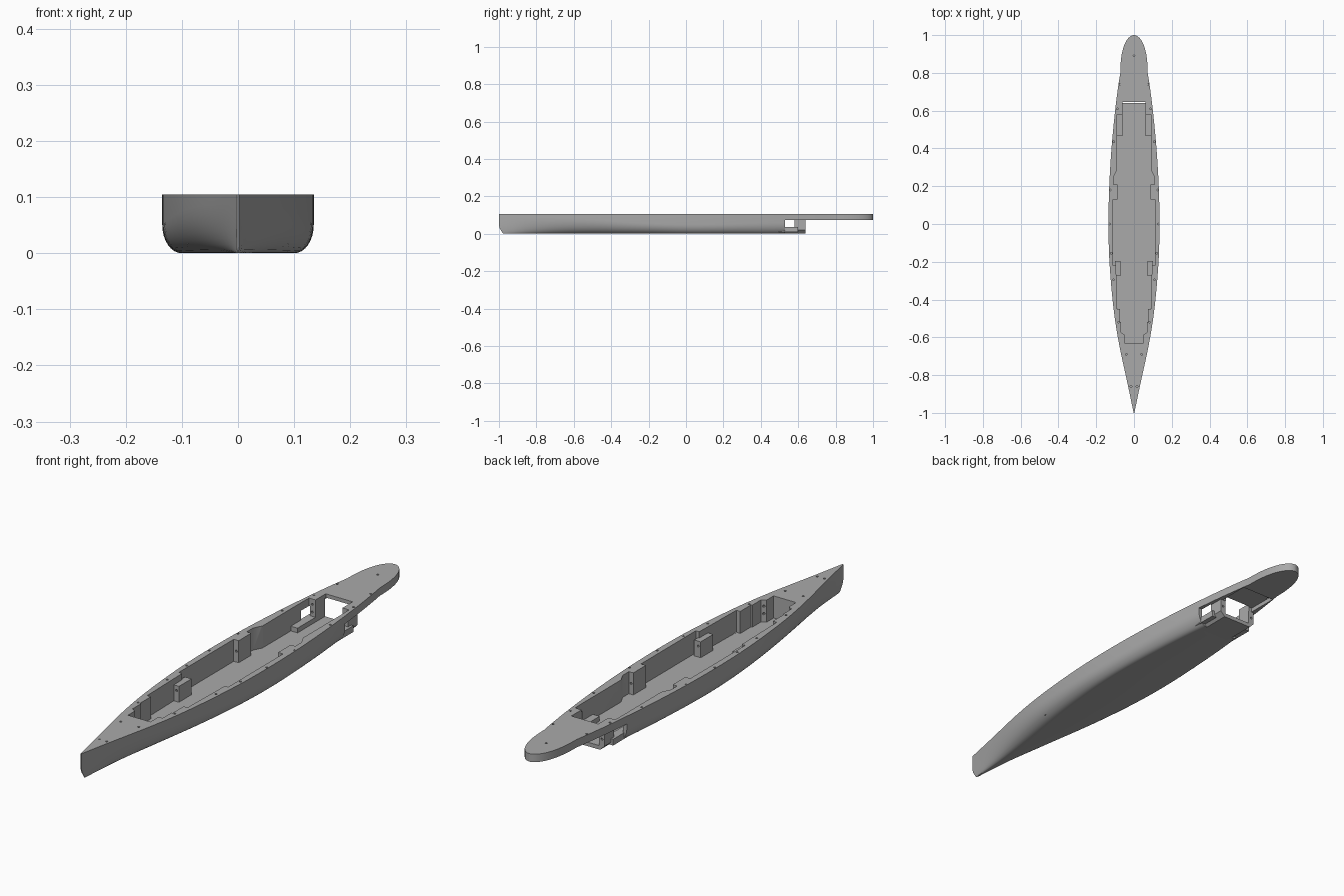
import bpy, bmesh, math
from mathutils import Matrix, Vector

cube = bpy.data.objects.get("Cube")
if cube:
    bpy.data.objects.remove(cube, do_unlink=True)

grey = bpy.data.materials.new("hull grey")
grey.use_nodes = True
grey.diffuse_color = (0.4, 0.4, 0.4, 1)
grey.node_tree.nodes["Principled BSDF"].inputs["Base Color"].default_value = (0.4, 0.4, 0.4, 1)

DECK, PLATE = 0.105, 0.073


def finish(bm, name):
    bmesh.ops.recalc_face_normals(bm, faces=bm.faces)
    me = bpy.data.meshes.new(name)
    bm.to_mesh(me)
    bm.free()
    ob = bpy.data.objects.new(name, me)
    me.materials.append(grey)
    bpy.context.scene.collection.objects.link(ob)
    return ob


def prism(name, pts, z0, z1):
    """Vertical prism over an outline."""
    bm = bmesh.new()
    face = bm.faces.new([bm.verts.new((x, y, z0)) for x, y in pts])
    ext = bmesh.ops.extrude_face_region(bm, geom=[face])
    up = [v for v in ext["geom"] if isinstance(v, bmesh.types.BMVert)]
    bmesh.ops.translate(bm, verts=up, vec=(0, 0, z1 - z0))
    return finish(bm, name)


def box(name, x0, x1, y0, y1, z0, z1):
    return prism(name, [(x0, y0), (x1, y0), (x1, y1), (x0, y1)], z0, z1)


def mirrored(half):
    return half + [(-x, y) for x, y in reversed(half)]


def combine(target, tool, op):
    mod = target.modifiers.new(op, "BOOLEAN")
    mod.operation, mod.solver, mod.object = op, "EXACT", tool
    bpy.context.view_layer.objects.active = target
    bpy.ops.object.modifier_apply(modifier=mod.name)
    bpy.data.objects.remove(tool, do_unlink=True)


def sample(table, y):
    """Smooth interpolation through (y, value) stations."""
    for i in range(len(table) - 1):
        (a, p), (b, q) = table[i], table[i + 1]
        if y <= b:
            o, r = table[max(i - 1, 0)], table[min(i + 2, len(table) - 1)]
            m0 = (q - o[1]) / (b - o[0]) * (b - a)
            m1 = (r[1] - p) / (r[0] - a) * (b - a)
            t = (y - a) / (b - a)
            return ((2*t**3 - 3*t*t + 1) * p + (t**3 - 2*t*t + t) * m0
                    + (3*t*t - 2*t**3) * q + (t**3 - t*t) * m1)
    return table[-1][1]


# Hull: loft of sections with a flat bottom, round bilge and upright side
width = [(-1, .002), (-.86, .031), (-.63, .08), (-.45, .108), (-.2, .13), (0, .135),
         (.2, .131), (.4, .119), (.6, .1), (.74, .082), (.85, .064)]
bottom = [(-1, .001), (-.8, .012), (-.6, .034), (-.3, .076), (0, .1), (.3, .09), (.53, .07), (1, .0)]
bilge = [(-1, .095), (-.6, .08), (-.2, .055), (.1, .05), (.53, .06), (1, .06)]
stations = [-1 + .04 * i for i in range(46)]
stations += [.8 + .2 * math.sin(math.pi / 2 * i / 12) for i in range(1, 13)]

bm = bmesh.new()
rings = []
for y in stations:
    if y > .8:
        w = max(sample(width, .8) * math.sqrt(max(1 - ((y - .8) / .2) ** 2.3, 0)), .002)
    else:
        w = sample(width, y)
    b, h = min(sample(bottom, y), w * .8), sample(bilge, y)
    half = [(w, DECK)]
    for k in range(9):
        a = math.pi / 2 * k / 8
        half.append((b + (w - b) * math.cos(a), h - h * math.sin(a)))
    ring = []
    for x, z in mirrored(half):
        rake = .022 * max(0, 1 - z / .035) if y < -.99 else 0
        ring.append(bm.verts.new((x, y + rake, z)))
    rings.append(ring)
for r, s in zip(rings, rings[1:]):
    n = len(r)
    for i in range(n):
        bm.faces.new((r[i], r[(i + 1) % n], s[(i + 1) % n], s[i]))
bm.faces.new(rings[0])
bm.faces.new(rings[-1])
hull = finish(bm, "hull")

# Stern: cut away below the overhanging deck, then add the chamfered bracket
combine(hull, box("stern_cut", -.3, .3, .53, 1.2, -.1, PLATE), "DIFFERENCE")
profile = mirrored([(.085, .08), (.085, .02), (.065, 0.0)])
bm = bmesh.new()
face = bm.faces.new([bm.verts.new((x, .5, z)) for x, z in profile])
ext = bmesh.ops.extrude_face_region(bm, geom=[face])
bmesh.ops.translate(bm, verts=[v for v in ext["geom"] if isinstance(v, bmesh.types.BMVert)],
                    vec=(0, .14, 0))
combine(hull, finish(bm, "stern_bracket"), "UNION")

# Inner well with its stepped walls, open at the stern
well = mirrored([(.05, -.63), (.05, -.585), (.068, -.575), (.068, -.52), (.073, -.52), (.073, -.45),
                 (.09, -.45), (.095, -.22), (.11, -.22), (.11, .13), (.088, .13), (.088, .21),
                 (.108, .21), (.108, .25), (.09, .285), (.09, .53), (.089, .58), (.06, .58),
                 (.06, .645)])
combine(hull, prism("well_cut", well, .016, .2), "DIFFERENCE")
combine(hull, box("recess_cut", -.075, .075, .641, .77, 0, .09), "DIFFERENCE")

# Low posts and stern rails on the floor of the well
for s in (-1, 1):
    x0, x1 = sorted((s * .071, s * .1))
    combine(hull, box("low_post", x0, x1, -.275, -.195, .01, .08), "UNION")
    x0, x1 = sorted((s * .06, s * .095))
    combine(hull, box("floor_rail", x0, x1, .465, .6, .01, .035), "UNION")

# Screw holes in the deck and along the length of posts and bracket
bm = bmesh.new()


def hole(pos, depth, along_y=False):
    rot = Matrix.Rotation(math.pi / 2, 4, "X") if along_y else Matrix()
    bmesh.ops.create_cone(bm, cap_ends=True, segments=10, radius1=.0045, radius2=.0045,
                          depth=depth, matrix=Matrix.Translation(Vector(pos)) @ rot)


hole((0, .89, DECK), .03)
for s in (-1, 1):
    for x, y in [(.075, .74), (.088, .61), (.107, .435), (.126, .18), (.128, 0), (.12, -.155),
                 (.109, -.295), (.082, -.52), (.04, -.69), (.016, -.86)]:
        hole((s * x, y, DECK), .03)
    for x, y, z, d in [(.098, .17, .06, .1), (.082, -.235, .06, .1), (.075, .58, .052, .04),
                       (.075, .58, .083, .04), (.073, .64, .045, .04), (.059, -.58, .05, .04),
                       (.059, -.58, .08, .04)]:
        hole((s * x, y, z), d, True)
combine(hull, finish(bm, "screw_holes"), "DIFFERENCE")

# Smooth plating with sharp edges kept
bpy.ops.object.select_all(action="DESELECT")
hull.select_set(True)
bpy.context.view_layer.objects.active = hull
bpy.ops.object.shade_smooth_by_angle(angle=math.radians(30))
